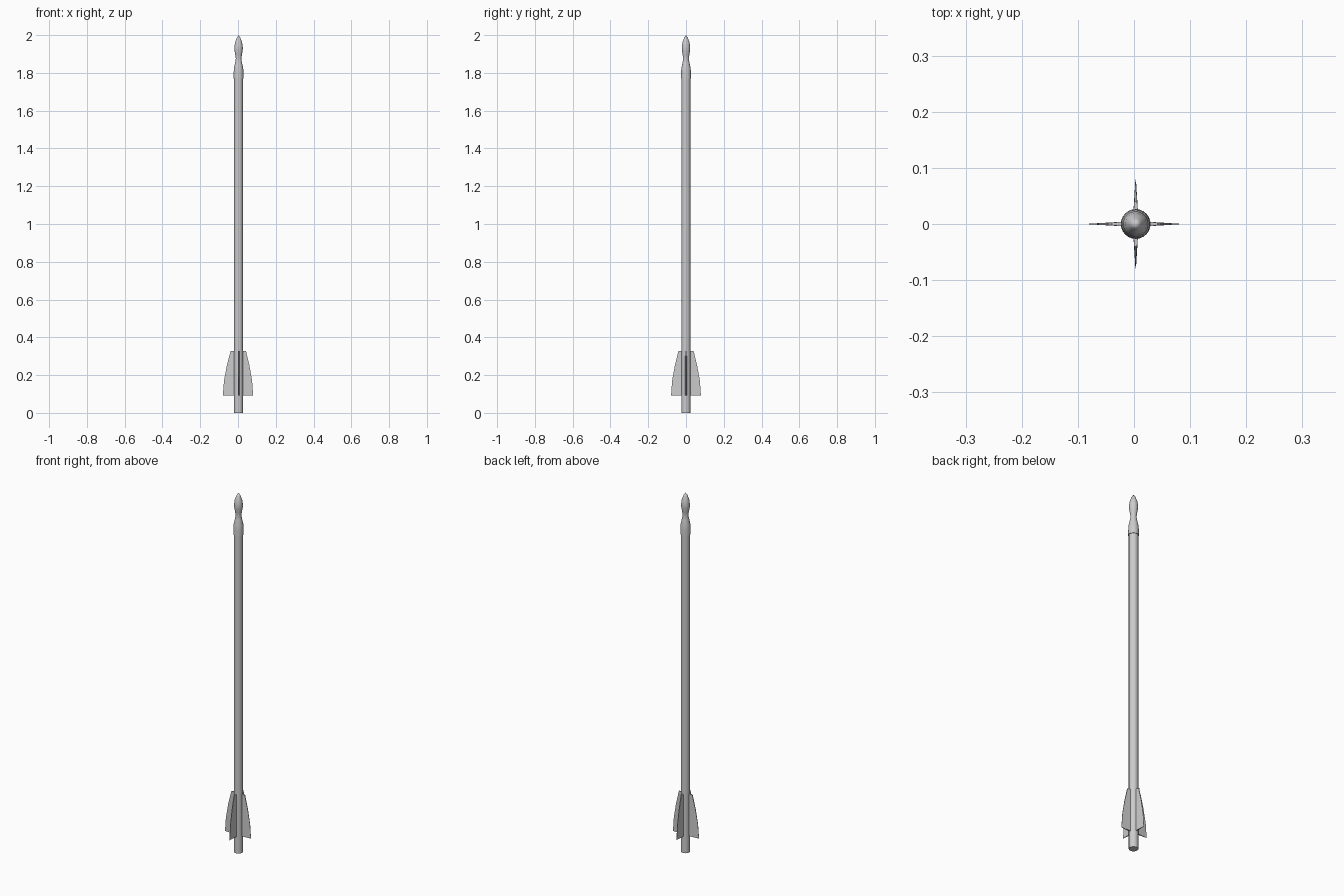
import bpy, bmesh, math
from mathutils import Matrix, Vector

if "Cube" in bpy.data.objects:
    bpy.data.objects.remove(bpy.data.objects["Cube"])

AXIS_X = 0.003  # shaft axis sits slightly off the bounding-box centre


def finish(name, bm, smooth=False):
    bmesh.ops.recalc_face_normals(bm, faces=bm.faces[:])
    mesh = bpy.data.meshes.new(name)
    bm.to_mesh(mesh)
    bm.free()
    ob = bpy.data.objects.new(name, mesh)
    bpy.context.collection.objects.link(ob)
    if smooth:
        bpy.ops.object.select_all(action='DESELECT')
        ob.select_set(True)
        bpy.context.view_layer.objects.active = ob
        bpy.ops.object.shade_smooth_by_angle(angle=math.radians(35))
    return ob


def lathe(name, profile, sides=24):
    bm = bmesh.new()
    verts = [bm.verts.new((r, 0, z)) for r, z in profile]
    edges = [bm.edges.new(p) for p in zip(verts, verts[1:])]
    bmesh.ops.spin(bm, geom=verts + edges, cent=(0, 0, 0), axis=(0, 0, 1),
                   angle=math.tau, steps=sides, use_duplicate=False)
    bmesh.ops.remove_doubles(bm, verts=bm.verts[:], dist=1e-5)
    bmesh.ops.translate(bm, verts=bm.verts[:], vec=(AXIS_X, 0, 0))
    return finish(name, bm, True)


# Wooden shaft
lathe("shaft", [(0, 0), (0.0235, 0), (0.0235, 1.80), (0, 1.80)])

# Bullet-shaped point with a socket collar
lathe("arrow_head", [(0, 1.77), (0.0265, 1.77), (0.026, 1.80), (0.0245, 1.825),
                     (0.018, 1.855), (0.0145, 1.875), (0.0175, 1.895),
                     (0.022, 1.92), (0.0225, 1.935), (0.019, 1.96),
                     (0.010, 1.985), (0, 2.0)])

# Four fletching vanes, thick at the root and thin at the outer edge
outline = [(0.015, 0.093), (1.0, 0.093), (0.93, 0.17), (0.75, 0.25),
           (0.51, 0.327), (0.015, 0.327)]


def vane(name, angle, reach):
    bm = bmesh.new()
    sides = []
    for s in (-1, 1):
        ring = []
        for i, (f, z) in enumerate(outline):
            root = i in (0, len(outline) - 1)
            x = f if root else f * reach
            half = 0.0045 if root else 0.0045 - 0.004 * x / reach
            ring.append(bm.verts.new((x, s * half, z)))
        bm.faces.new(ring)
        sides.append(ring)
    a, b = sides
    n = len(a)
    for i in range(n):
        j = (i + 1) % n
        bm.faces.new((a[i], a[j], b[j], b[i]))
    bmesh.ops.transform(bm, verts=bm.verts[:],
                        matrix=Matrix.Translation((AXIS_X, 0, 0)) @ Matrix.Rotation(angle, 4, 'Z'))
    finish(name, bm)


names = ("right", "back", "left", "front")
reaches = (0.080 - AXIS_X, 0.079, 0.080 + AXIS_X, 0.079)
for k, (side, reach) in enumerate(zip(names, reaches)):
    vane("vane_" + side, k * math.pi / 2, reach)
